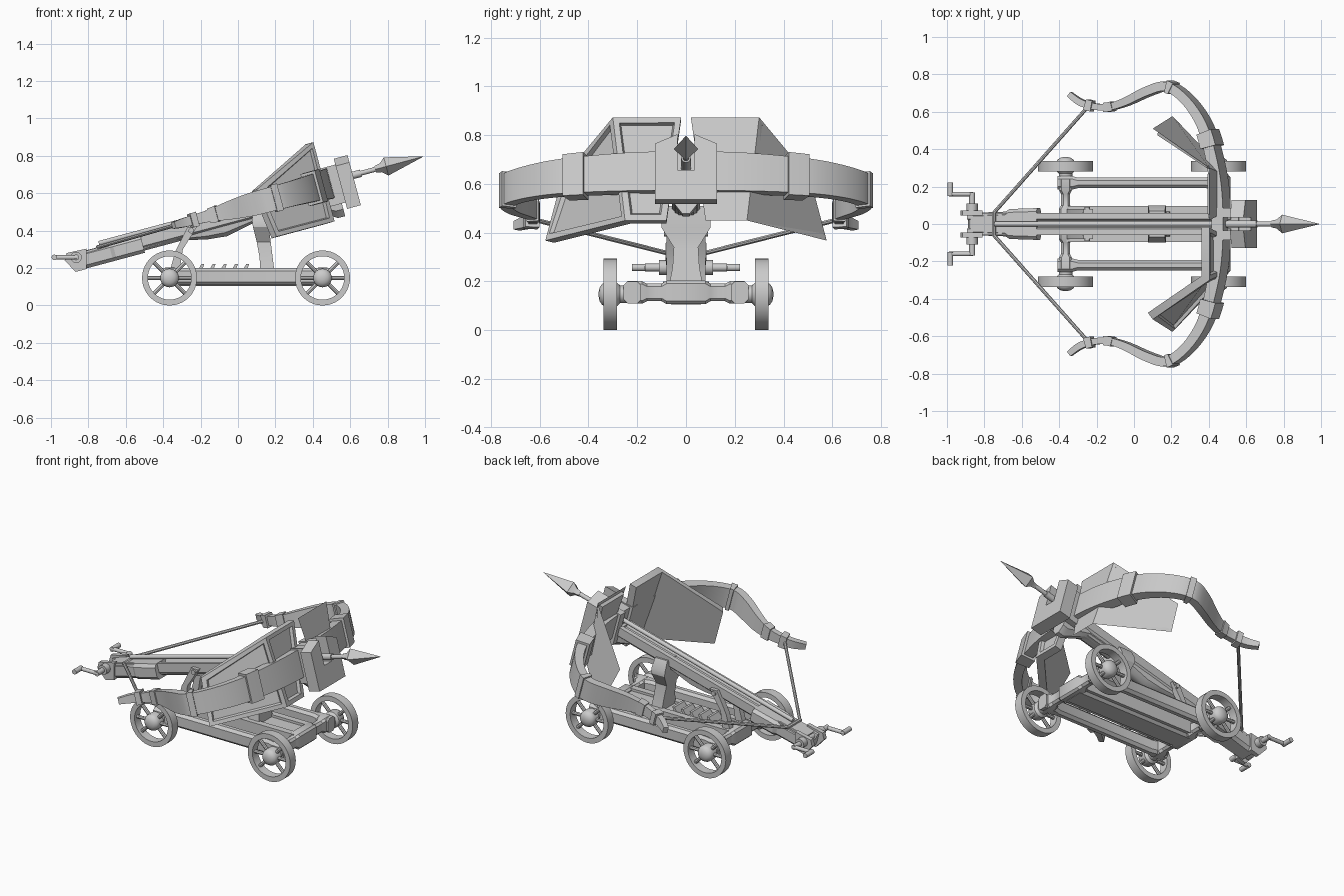
import bpy, bmesh, math
from mathutils import Matrix, Vector

if "Cube" in bpy.data.objects:
    bpy.data.objects.remove(bpy.data.objects["Cube"])

mat = bpy.data.materials.new("plain_grey")
mat.use_nodes = True
mat.diffuse_color = (0.6, 0.6, 0.6, 1)
mat.node_tree.nodes["Principled BSDF"].inputs["Base Color"].default_value = (0.6, 0.6, 0.6, 1)

FLAT = Matrix.Identity(4)
# Frame of the raised weapon: x runs along the stock, z away from it
TILT = Matrix.Translation((0, 0, 0.531)) @ Matrix.Rotation(math.radians(-15), 4, 'Y')
parts = []


def finish(name, bm, frame):
    bmesh.ops.recalc_face_normals(bm, faces=bm.faces)
    mesh = bpy.data.meshes.new(name)
    bm.to_mesh(mesh)
    bm.free()
    mesh.materials.append(mat)
    obj = bpy.data.objects.new(name, mesh)
    obj.matrix_world = frame
    bpy.context.collection.objects.link(obj)
    parts.append(obj)
    return obj


def loft(name, rings, frame=FLAT, loop=False):
    bm = bmesh.new()
    vs = [[bm.verts.new(p) for p in ring] for ring in rings]
    n = len(vs[0])
    pairs = list(zip(vs, vs[1:])) + ([(vs[-1], vs[0])] if loop else [])
    for a, b in pairs:
        for i in range(n):
            j = (i + 1) % n
            bm.faces.new((a[i], a[j], b[j], b[i]))
    if not loop:
        bm.faces.new(vs[0])
        bm.faces.new(vs[-1])
    return finish(name, bm, frame)


def prism(name, pts, axis, a, b, frame=FLAT):
    put = {'x': lambda p, d: (d, p[0], p[1]), 'y': lambda p, d: (p[0], d, p[1])}[axis]
    return loft(name, [[put(p, d) for p in pts] for d in (a, b)], frame)


def box(name, x, y, z, frame=FLAT):
    return prism(name, [(x[0], z[0]), (x[1], z[0]), (x[1], z[1]), (x[0], z[1])], 'y', *y, frame)


def lathe(name, base, axis, profile, n=24, frame=FLAT, loop=False):
    # profile holds (radius, distance along the axis)
    base, axis = Vector(base), Vector(axis).normalized()
    side = axis.cross(Vector((0, 0, 1))).normalized()
    up = side.cross(axis)
    turn = [2 * math.pi * i / n for i in range(n)]
    return loft(name, [[base + axis * d + (side * math.cos(t) + up * math.sin(t)) * r
                        for t in turn] for r, d in profile], frame, loop)


def rod(name, p, q, r, n=12, frame=FLAT):
    d = Vector(q) - Vector(p)
    return lathe(name, p, d, [(r, 0), (r, d.length)], n, frame)


def octagon(cy, cz, hy, hz, c=0.02):
    return [(cy + sy * a, cz + sz * b) for sy, sz, a, b in (
        (-1, -1, hy - c, hz), (1, -1, hy - c, hz), (1, -1, hy, hz - c), (1, 1, hy, hz - c),
        (1, 1, hy - c, hz), (-1, 1, hy - c, hz), (-1, 1, hy, hz - c), (-1, -1, hy, hz - c))]


SIDES = (("left", 1), ("right", -1))
AXLE_Z, RADIUS = 0.147, 0.147

# Wheels
for end, wx in (("rear", -0.366), ("front", 0.452)):
    for side, s in SIDES:
        c, out = (wx, s * 0.31, AXLE_Z), (0, s, 0)
        name = f"{side}_{end}_wheel"
        lathe(name + "_rim", c, out, [(RADIUS, -0.028), (RADIUS, 0.028), (0.116, 0.028),
                                      (0.116, -0.028)], 40, loop=True)
        lathe(name + "_hub", c, out, [(0.036, -0.075), (0.036, -0.04), (0.05, -0.025), (0.05, 0.02),
                                      (0.043, 0.034), (0.028, 0.044), (0.01, 0.048)])
        for k in range(8):
            t = k * math.pi / 4
            d = Vector((math.cos(t), 0, math.sin(t)))
            rod(f"{name}_spoke_{k + 1}", Vector(c) + d * 0.04, Vector(c) + d * 0.122, 0.011, 8)

    # Cross beam with narrow waists
    spans = [(-0.24, 0.034), (-0.18, 0.034), (-0.16, 0.024), (-0.1, 0.024), (-0.08, 0.036),
             (0.08, 0.036), (0.1, 0.024), (0.16, 0.024), (0.18, 0.034), (0.24, 0.034)]
    loft(end + "_cross_beam", [[(x, y, z) for x, z in octagon(wx, 0.155, h, h + 0.012, 0.012)]
                               for y, h in spans])

# Chassis beams
for side, s in SIDES:
    loft(side + "_side_beam", [[(x, y, z) for y, z in octagon(s * 0.22, 0.155, h, 0.045, 0.016)]
         for x, h in ((-0.41, 0.036), (-0.33, 0.036), (-0.3, 0.028),
                      (0.385, 0.028), (0.41, 0.036), (0.495, 0.036))])
    box(side + "_centre_rail", (-0.36, 0.45), sorted((s * 0.055, s * 0.095)), (0.12, 0.2))
prism("centre_beam", octagon(0, 0.145, 0.08, 0.04), 'x', -0.36, 0.45)
for k in range(5):
    x = -0.22 + k * 0.06
    prism(f"ratchet_tooth_{k + 1}", [(x, 0.18), (x + 0.025, 0.18), (x + 0.04, 0.222),
                                     (x + 0.025, 0.222)], 'y', -0.05, 0.05)

# Front post with flared head
loft("post", [[(x0, -h, z), (x1, -h, z), (x1, h, z), (x0, h, z)] for x0, x1, h, z in (
    (0.12, 0.195, 0.07, 0.18), (0.115, 0.185, 0.055, 0.26), (0.1, 0.175, 0.05, 0.34),
    (0.09, 0.17, 0.075, 0.38), (0.08, 0.17, 0.1, 0.42), (0.075, 0.17, 0.1, 0.455),
    (0.08, 0.165, 0.07, 0.51))])

# Rear prop
for side, s in SIDES:
    prism(side + "_rear_prop", [(-0.36, 0.2), (-0.31, 0.2), (-0.295, 0.3), (-0.22, 0.42),
                                (-0.27, 0.42), (-0.335, 0.29)], 'y', s * 0.045, s * 0.08)
rod("prop_pin", (-0.25, -0.09, 0.4), (-0.25, 0.09, 0.4), 0.015)

# Stock: grooved rail with a keel below
rail = [(-0.058, -0.075), (-0.03, -0.1), (0.03, -0.1), (0.058, -0.075), (0.058, -0.02),
        (0.028, -0.02), (0.018, -0.045), (-0.018, -0.045), (-0.028, -0.02), (-0.058, -0.02)]
prism("stock_rail", rail, 'x', -0.93, 0.53, TILT)
loft("stock_keel", [[(u, -0.05, -0.07), (u, 0.05, -0.07), (u, 0.045, -0.07 - d * 0.7),
                     (u, 0.015, -0.07 - d), (u, -0.015, -0.07 - d), (u, -0.045, -0.07 - d * 0.7)]
     for u, d in ((-0.56, 0.03), (-0.38, 0.02), (-0.2, 0.06), (-0.1, 0.07), (0, 0.05), (0.1, 0.03),
                  (0.35, 0.03), (0.5, 0.13), (0.54, 0.13))], TILT)

# Trigger housing and winch
loft("trigger_housing", [[(u, y, z) for y, z in octagon(0, -0.065, h, 0.047, 0.018)]
     for u, h in ((-0.9, 0.06), (-0.72, 0.066), (-0.7, 0.08), (-0.545, 0.085))], TILT)
for side, s in SIDES:
    prism(side + "_winch_cheek", [(-0.97, -0.04), (-0.93, -0.115), (-0.87, -0.115), (-0.84, -0.01),
                                  (-0.95, -0.005)], 'y', s * 0.045, s * 0.072, TILT)
    rod(side + "_winch_collar", (-0.865, s * 0.06, 0.257), (-0.865, s * 0.11, 0.257), 0.03)
    rod(side + "_winch_axle", (-0.865, 0, 0.257), (-0.865, s * 0.168, 0.257), 0.016)
    rod(side + "_crank_arm", (-0.86, s * 0.16, 0.257), (-0.99, s * 0.16, 0.257), 0.012)
    rod(side + "_crank_handle", (-0.982, s * 0.15, 0.257), (-0.982, s * 0.222, 0.257), 0.015)

# Bow limbs: (along, across, height, thickness), smoothed and mirrored
half = [(0.48, 0, 0.165, 0.065), (0.47, 0.2, 0.163, 0.065), (0.44, 0.37, 0.155, 0.06),
        (0.39, 0.53, 0.145, 0.055), (0.3, 0.66, 0.135, 0.05), (0.19, 0.735, 0.13, 0.05),
        (0.08, 0.71, 0.125, 0.048), (-0.04, 0.655, 0.1, 0.042), (-0.14, 0.625, 0.07, 0.036),
        (-0.23, 0.63, 0.055, 0.034), (-0.3, 0.652, 0.05, 0.036), (-0.36, 0.695, 0.036, 0.03)]
ctrl = [Vector(p) for p in [(u, -y, h, t) for u, y, h, t in half[:0:-1]] + half]
STEPS = 4
path = []
for i in range(len(ctrl) - 1):
    a, b, c, d = (ctrl[min(max(i + k, 0), len(ctrl) - 1)] for k in (-1, 0, 1, 2))
    for k in range(STEPS):
        t = k / STEPS
        path.append((b * 2 + (c - a) * t + (a * 2 - b * 5 + c * 4 - d) * t * t
                     + (b * 3 - a - c * 3 + d) * t ** 3) / 2)
path.append(ctrl[-1])


def bow_rings(lo, hi, grow=0.0):
    rings = []
    for i in range(lo, hi + 1):
        tan = path[min(i + 1, len(path) - 1)] - path[max(i - 1, 0)]
        nrm = Vector((tan[1], -tan[0], 0)).normalized()
        p = Vector((path[i][0], path[i][1], -0.01))
        h, t = path[i][2] / 2 + grow, path[i][3] / 2 + grow
        rings.append([p + nrm * a * t + Vector((0, 0, b * h))
                      for a, b in ((-1, -1), (1, -1), (1, 1), (-1, 1))])
    return rings


loft("bow", bow_rings(0, len(path) - 1), TILT)
mid = (len(path) - 1) // 2
for side, s in SIDES:
    for label, i, j, g in (("clamp", 9, 11, 0.014), ("shoulder_band", 19, 20, 0.008),
                           ("tip_band", 31, 33, 0.007), ("string_knot", 36, 38, 0.012)):
        lo, hi = sorted((mid + s * i, mid + s * j))
        loft(f"{side}_{label}", bow_rings(lo, hi, g), TILT)
    rod(side + "_bowstring", (-0.25, s * 0.635, -0.01), (-0.78, s * 0.06, -0.018), 0.01, 8, TILT)
rod("string_nock", (-0.78, -0.065, -0.018), (-0.78, 0.065, -0.018), 0.012, 8, TILT)

# Shield: framed panels on each side, the wings swept back
for side, s in SIDES:
    bm = bmesh.new()
    U = 0.478
    pts = [(U, 0.02, 0.226), (U, 0.3, 0.226), (U, 0.25, -0.212), (U, 0.08, -0.212),
           (0.12, 0.51, 0.06), (0.157, 0.577, -0.211)]
    v = [bm.verts.new((u, s * y, w)) for u, y, w in pts]
    faces = [bm.faces.new([v[i] for i in q]) for q in ((0, 3, 2, 1), (1, 2, 5, 4))]
    if s < 0:
        bmesh.ops.reverse_faces(bm, faces=faces)
    # Give the panels a back, then sink their fronts inside a rim
    bmesh.ops.solidify(bm, geom=faces, thickness=0.045)
    bm.normal_update()
    bmesh.ops.recalc_face_normals(bm, faces=bm.faces)
    fronts = [f for f in bm.faces if f.calc_area() > 0.05 and f.normal.x > 0.2]
    bmesh.ops.inset_individual(bm, faces=fronts, thickness=0.035, depth=0)
    bmesh.ops.inset_individual(bm, faces=fronts, thickness=0.01, depth=-0.018)
    finish(side + "_shield", bm, TILT)

# Front block holding the bolt
box("neck_block", (0.43, 0.57), (-0.085, 0.085), (-0.13, -0.03), TILT)
for side, s in SIDES:
    box(side + "_neck_cheek", (0.43, 0.57), sorted((s * 0.035, s * 0.085)), (-0.04, 0.08), TILT)
muzzle = [(-0.128, -0.165), (0.128, -0.165), (0.128, 0.072), (0.035, 0.112), (0.035, -0.04),
          (-0.035, -0.04), (-0.035, 0.112), (-0.128, 0.072)]
prism("muzzle_block", muzzle, 'x', 0.56, 0.636, TILT)

# Bolt with a four-sided head
rod("bolt_shaft", (-0.77, 0, 0), (0.84, 0, 0), 0.013, 12, TILT)
rod("bolt_sleeve", (0.5, 0, 0), (0.68, 0, 0), 0.02, 12, TILT)
lathe("bolt_head", (0.76, 0, 0), (1, 0, 0), [(0.018, 0), (0.024, 0.03), (0.05, 0.06), (0.001, 0.265)],
      4, TILT)

# Soft shading on round parts, crisp edges elsewhere
bpy.ops.object.select_all(action='DESELECT')
for obj in parts:
    obj.select_set(True)
bpy.context.view_layer.objects.active = parts[0]
bpy.ops.object.shade_smooth_by_angle(angle=math.radians(32))
